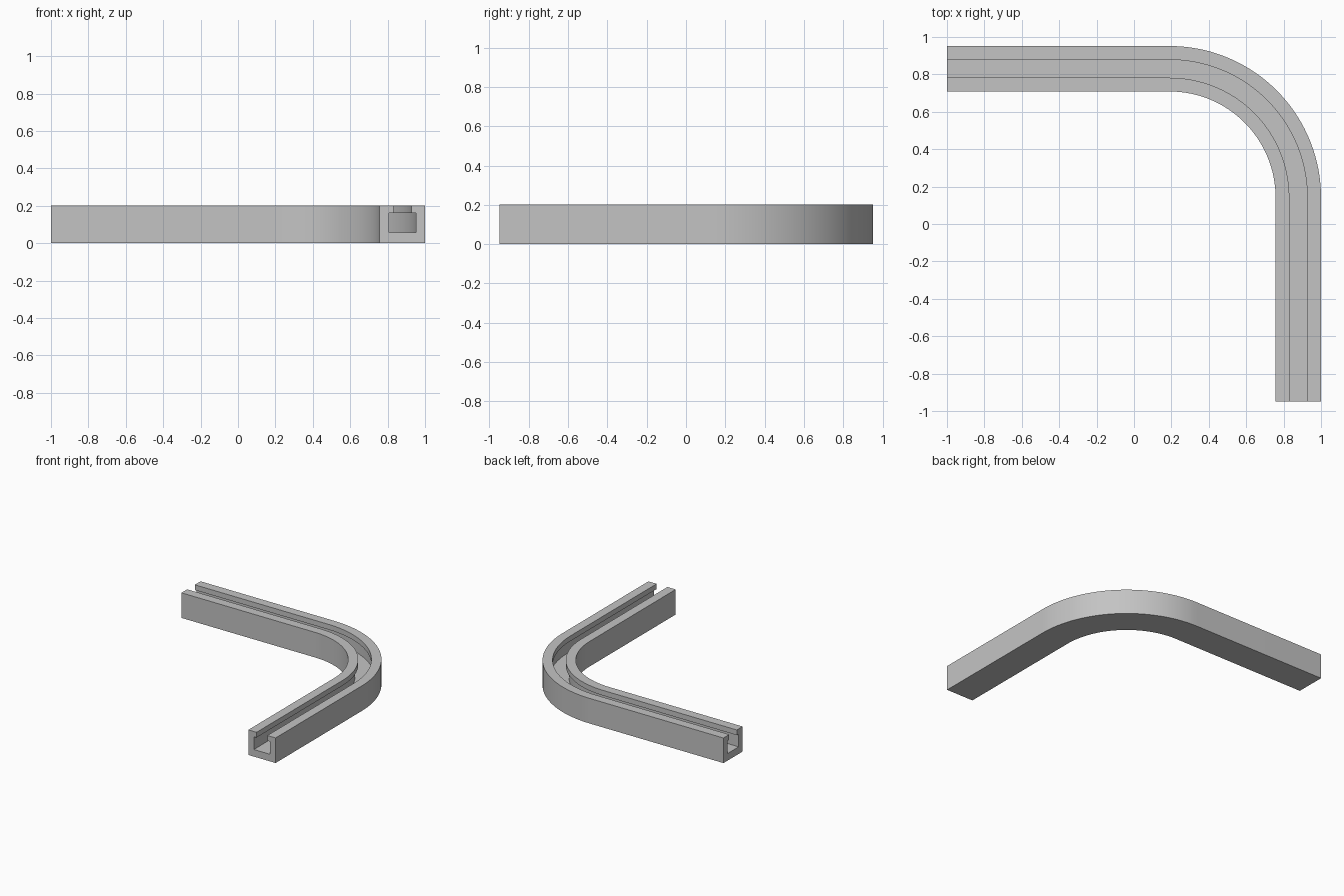
import bpy, bmesh, math
from mathutils import Vector

cube = bpy.data.objects.get("Cube")
if cube:
    bpy.data.objects.remove(cube, do_unlink=True)

# Sizes
HALF_W, HEIGHT = 0.1215, 0.202      # rail body
SLOT, FLOOR, LIP = 0.072, 0.057, 0.16   # wide inner channel
NECK = 0.048                        # narrow opening at the top
END_X, END_Y = -1.0, -0.95          # the two open ends
BEND = Vector((0.19, 0.1415))       # centre of the bend
RADIUS = 0.81 - HALF_W              # bend radius of the rail centreline
STEPS = 40

# T-slot cross-section: (outward offset, height), one half then mirrored
half = [(HALF_W, 0), (HALF_W, HEIGHT), (NECK, HEIGHT),
        (NECK, LIP), (SLOT, LIP), (SLOT, FLOOR)]
profile = half + [(-d, z) for d, z in reversed(half)]

# Centreline stations: (point, outward direction)
stations = [(Vector((BEND.x + RADIUS, END_Y)), Vector((1, 0)))]
for i in range(STEPS + 1):
    a = math.pi / 2 * i / STEPS
    out = Vector((math.cos(a), math.sin(a)))
    stations.append((BEND + out * RADIUS, out))
stations.append((Vector((END_X, BEND.y + RADIUS)), Vector((0, 1))))

# Sweep the cross-section along the centreline and cap the ends
bm = bmesh.new()
rings = []
for point, out in stations:
    rings.append([bm.verts.new((*(point + out * d), z)) for d, z in profile])
n = len(profile)
for a, b in zip(rings, rings[1:]):
    for j in range(n):
        k = (j + 1) % n
        bm.faces.new((a[j], a[k], b[k], b[j]))
bm.faces.new(rings[0])
bm.faces.new(rings[-1])
bmesh.ops.recalc_face_normals(bm, faces=bm.faces[:])
mesh = bpy.data.meshes.new("curved_slotted_rail")
bm.to_mesh(mesh)
bm.free()

rail = bpy.data.objects.new("curved_slotted_rail", mesh)
bpy.context.collection.objects.link(rail)

# Plain grey material
grey = bpy.data.materials.new("plain_grey")
grey.use_nodes = True
color = (0.55, 0.55, 0.55, 1)
grey.diffuse_color = color
grey.node_tree.nodes["Principled BSDF"].inputs["Base Color"].default_value = color
mesh.materials.append(grey)

# Smooth the bend, keep the profile edges sharp
bpy.ops.object.select_all(action="DESELECT")
rail.select_set(True)
bpy.context.view_layer.objects.active = rail
bpy.ops.object.shade_smooth_by_angle(angle=math.radians(30))
